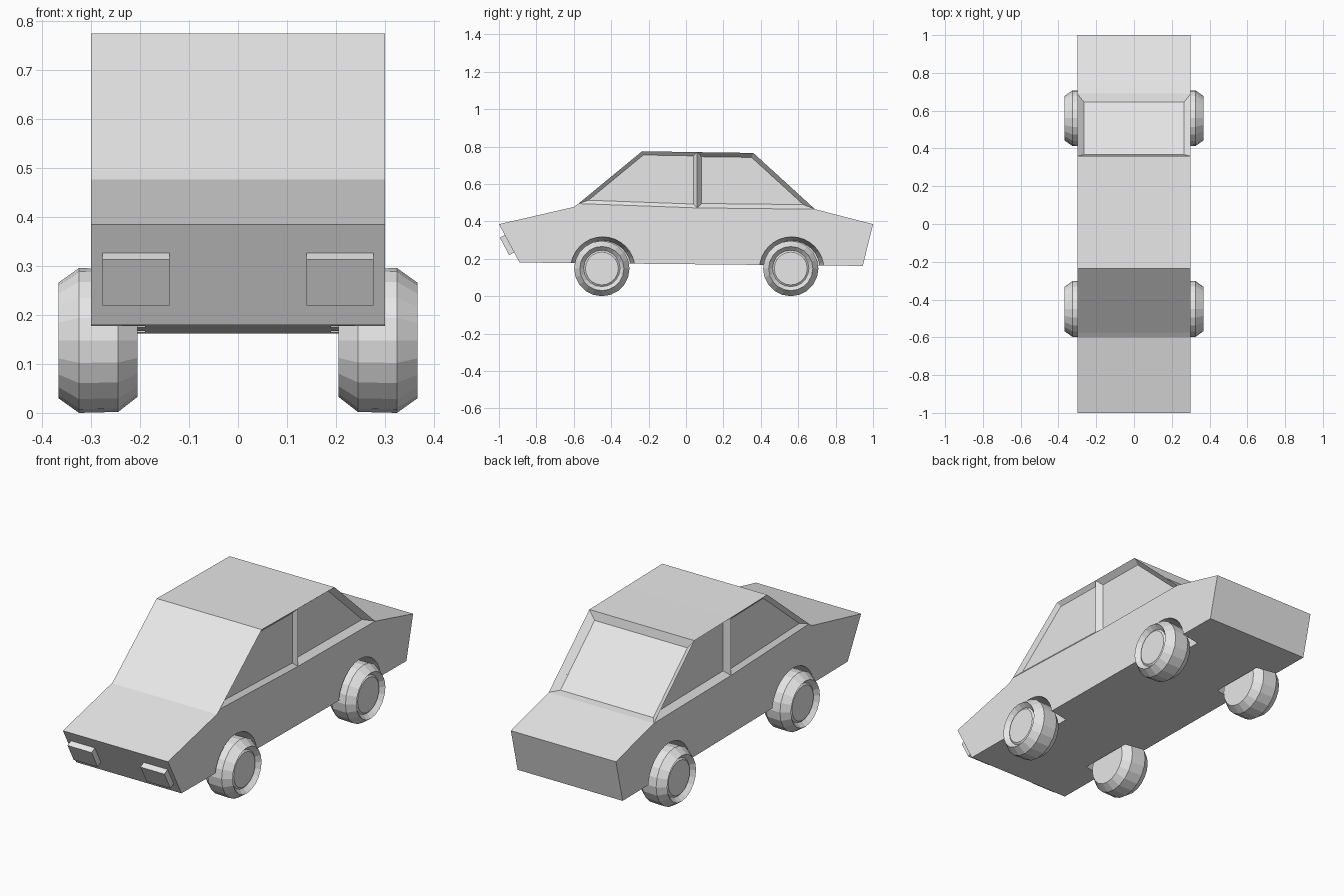
import bpy, bmesh, math
from mathutils import Vector, Matrix

cube = bpy.data.objects.get("Cube")
if cube:
    bpy.data.objects.remove(cube, do_unlink=True)

grey = bpy.data.materials.new("plain_grey")
grey.use_nodes = True
grey.diffuse_color = (0.8, 0.8, 0.8, 1)
grey.node_tree.nodes["Principled BSDF"].inputs["Base Color"].default_value = (0.8, 0.8, 0.8, 1)

HALF = 0.3           # half the body width
AXLES = {"front": -0.45, "rear": 0.56}
HUB_Z = 0.148


def finish(bm, name):
    """Turn a bmesh into a linked object with outward normals."""
    bmesh.ops.recalc_face_normals(bm, faces=bm.faces[:])
    mesh = bpy.data.meshes.new(name)
    bm.to_mesh(mesh)
    bm.free()
    mesh.materials.append(grey)
    obj = bpy.data.objects.new(name, mesh)
    bpy.context.collection.objects.link(obj)
    return obj


def lathe(profile, name, sides=20):
    """Revolve (x, radius) points around the x axis."""
    bm = bmesh.new()
    verts = [bm.verts.new((x, 0, r)) for x, r in profile]
    edges = [bm.edges.new(pair) for pair in zip(verts, verts[1:])]
    bmesh.ops.spin(bm, geom=verts + edges, cent=(0, 0, 0), axis=(1, 0, 0),
                   angle=math.tau, steps=sides)
    bmesh.ops.remove_doubles(bm, verts=bm.verts[:], dist=0.0005)
    return finish(bm, name)


# Body shell: side outline (y, z) joined across the width
outline = {
    "nose": (-1.0, 0.385), "hood_end": (-0.6, 0.477), "screen_base": (-0.575, 0.495),
    "screen_top": (-0.235, 0.775), "pillar_top": (0.06, 0.77), "roof_end": (0.36, 0.766),
    "trunk_start": (0.69, 0.465), "tail": (1.0, 0.385), "tail_low": (0.945, 0.162),
    "nose_low": (-0.89, 0.18),
}
bm = bmesh.new()
pts = {}
for side in (-1, 1):
    for key, (y, z) in {**outline, "pillar_base": (0.06, 0.472)}.items():
        pts[key, side] = bm.verts.new((side * HALF, y, z))

names = list(outline)
strips = {}
for a, b in zip(names, names[1:] + names[:1]):
    strips[a] = bm.faces.new([pts[a, -1], pts[b, -1], pts[b, 1], pts[a, 1]])

lower = ["nose", "hood_end", "screen_base", "pillar_base", "trunk_start",
         "tail", "tail_low", "nose_low"]
front_glass = ["screen_base", "screen_top", "pillar_top", "pillar_base"]
rear_glass = ["pillar_base", "pillar_top", "roof_end", "trunk_start"]
front_faces, rear_faces = [], []
for side in (-1, 1):
    bm.faces.new([pts[k, side] for k in lower])
    front_faces.append(bm.faces.new([pts[k, side] for k in front_glass]))
    rear_faces.append(bm.faces.new([pts[k, side] for k in rear_glass]))
bmesh.ops.recalc_face_normals(bm, faces=bm.faces[:])

# Recessed windows
for faces, rim, depth in ((front_faces, 0.02, 0.018), (rear_faces, 0.024, 0.03),
                          ([strips["roof_end"]], 0.035, 0.028)):
    bmesh.ops.inset_individual(bm, faces=faces, thickness=rim, depth=-depth,
                               use_even_offset=True)
body = finish(bm, "body")

# Wheel wells cut into the body
for axle, y in AXLES.items():
    for side in (-1, 1):
        well = lathe([(side * 0.19, 0), (side * 0.19, 0.152), (side * 0.32, 0.176),
                      (side * 0.32, 0)], "wheel_well_cutter", 32)
        well.location = (0, y + 0.005, HUB_Z - 0.003)
        well.hide_render = True
        cut = body.modifiers.new("wheel_well", 'BOOLEAN')
        cut.operation = 'DIFFERENCE'
        cut.solver = 'EXACT'
        cut.object = well
        bpy.context.view_layer.objects.active = body
        bpy.ops.object.modifier_apply(modifier=cut.name)
        bpy.data.objects.remove(well, do_unlink=True)

# Wheels: chamfered tyre with a dished rim and flat hub
tyre = [(0.205, 0), (0.205, 0.115), (0.245, 0.146), (0.325, 0.148), (0.367, 0.118),
        (0.345, 0.097), (0.352, 0.088), (0.352, 0)]
for axle, y in AXLES.items():
    for side, label in ((-1, "right"), (1, "left")):
        wheel = lathe([(side * x, r) for x, r in tyre], f"{axle}_{label}_wheel")
        wheel.location = (0, y, HUB_Z)

# Headlights: slabs lying on the sloping nose
low, high = Vector((0, *outline["nose_low"])), Vector((0, *outline["nose"]))
up = (high - low).normalized()
out = Vector((0, -up.z, up.y))
for side, label in ((-1, "right"), (1, "left")):
    bm = bmesh.new()
    bmesh.ops.create_cube(bm, size=1)
    centre = low + up * 0.114 + out * 0.01 + Vector((side * 0.208, 0, 0))
    frame = Matrix((Vector((1, 0, 0)), out, up)).transposed().to_4x4()
    size = Matrix.Diagonal((0.137, 0.04, 0.106, 1))
    bm.transform(Matrix.Translation(centre) @ frame @ size)
    finish(bm, f"{label}_headlight")
